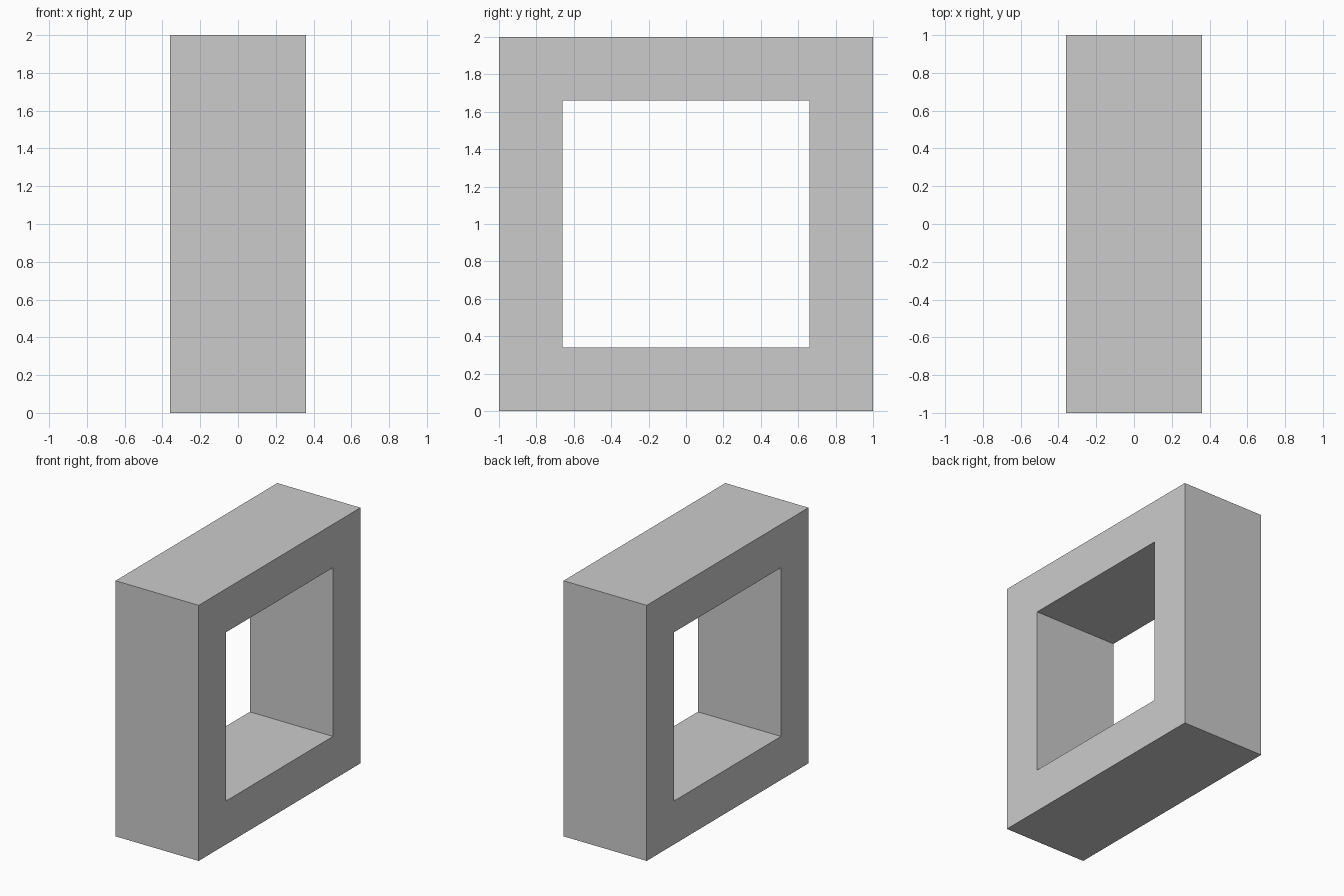
import bpy
import bmesh

if "Cube" in bpy.data.objects:
    bpy.data.objects.remove(bpy.data.objects["Cube"])

HALF_DEPTH = 0.36   # half thickness along x
OUTER = 1.0         # half size of the outer square
INNER = 0.66        # half size of the opening
CENTRE_Z = 1.0


def square_ring(bm, half, x):
    """Four corners of a square in the y-z plane."""
    corners = [(-1, -1), (1, -1), (1, 1), (-1, 1)]
    return [bm.verts.new((x, y * half, CENTRE_Z + z * half)) for y, z in corners]


# Square frame: a four-sided loop of rectangular section
bm = bmesh.new()
rings = [
    square_ring(bm, OUTER, -HALF_DEPTH),
    square_ring(bm, OUTER, HALF_DEPTH),
    square_ring(bm, INNER, HALF_DEPTH),
    square_ring(bm, INNER, -HALF_DEPTH),
]
for r in range(4):
    a, b = rings[r], rings[(r + 1) % 4]
    for i in range(4):
        j = (i + 1) % 4
        bm.faces.new((a[i], a[j], b[j], b[i]))
bmesh.ops.recalc_face_normals(bm, faces=bm.faces)

mesh = bpy.data.meshes.new("square_frame")
bm.to_mesh(mesh)
bm.free()
frame = bpy.data.objects.new("square_frame", mesh)
bpy.context.collection.objects.link(frame)
